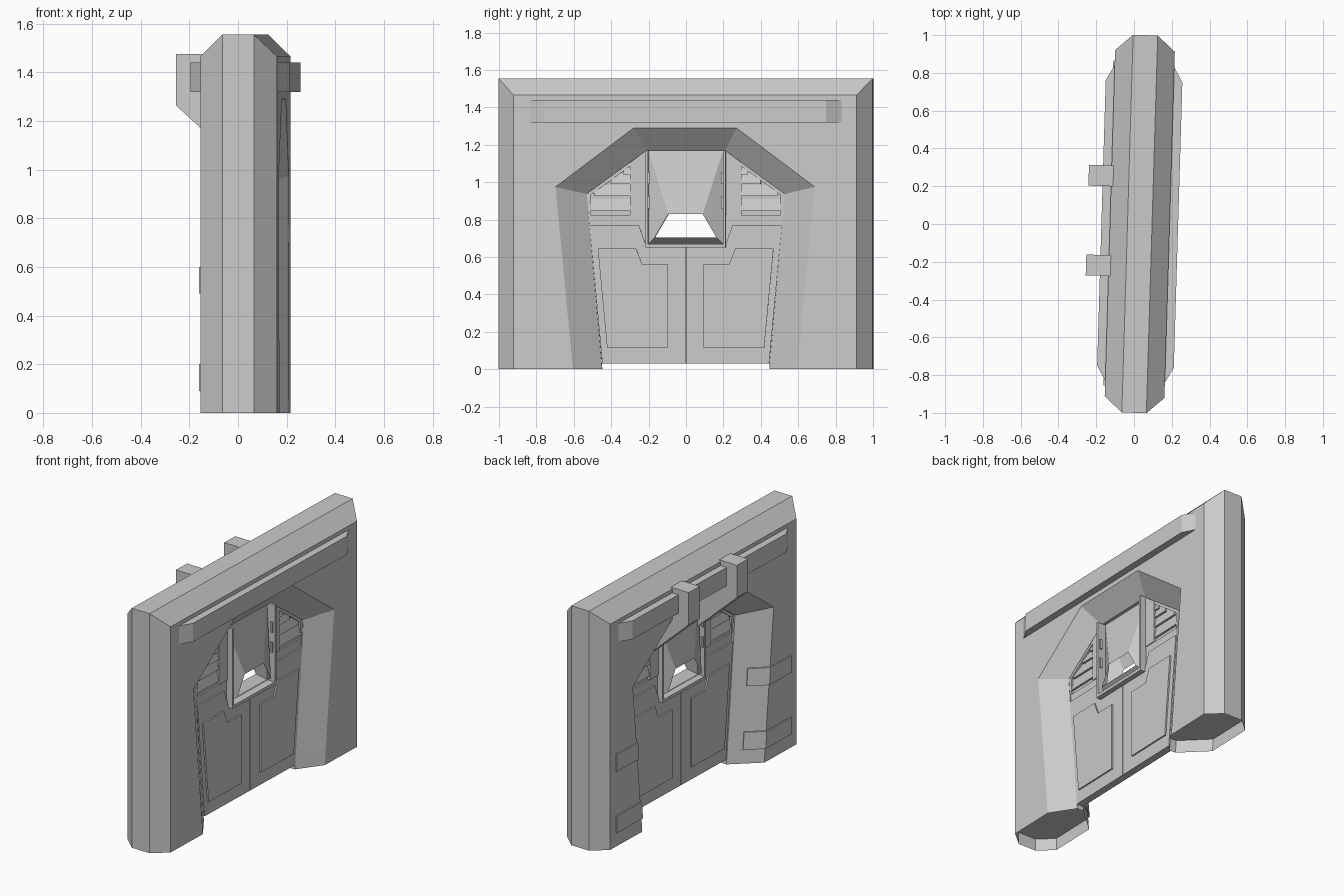
import bpy, bmesh
from mathutils import Matrix

if "Cube" in bpy.data.objects:
    bpy.data.objects.remove(bpy.data.objects["Cube"], do_unlink=True)

grey = bpy.data.materials.new("plain_grey")
grey.use_nodes = True
grey.diffuse_color = (0.6, 0.6, 0.6, 1)
grey.node_tree.nodes["Principled BSDF"].inputs["Base Color"].default_value = (0.6, 0.6, 0.6, 1)

# The whole gate stands slightly turned about the vertical axis
PLACE = Matrix.Translation((0.0305, 0, 0)) @ Matrix.Rotation(-0.03, 4, 'Z')

H = 0.158              # half thickness of the wall
RIDGE = 0.065          # half width of the flat rim
D_IN, D_OUT = 0.005, 0.052   # inner edges of the doorway on the two sides
MID = 0.032            # middle plane of the door


def finish(name, bm):
    bmesh.ops.recalc_face_normals(bm, faces=bm.faces)
    bm.transform(PLACE)
    mesh = bpy.data.meshes.new(name)
    bm.to_mesh(mesh)
    bm.free()
    mesh.materials.append(grey)
    bpy.context.collection.objects.link(bpy.data.objects.new(name, mesh))


def loft(name, ring_a, ring_b):
    """Closed solid between two matching rings."""
    bm = bmesh.new()
    a = [bm.verts.new(p) for p in ring_a]
    b = [bm.verts.new(p) for p in ring_b]
    bm.faces.new(a)
    bm.faces.new(b)
    n = len(a)
    for i in range(n):
        j = (i + 1) % n
        bm.faces.new((a[i], a[j], b[j], b[i]))
    finish(name, bm)


def prism_x(name, pts, x0, x1):
    loft(name, [(x0, y, z) for y, z in pts], [(x1, y, z) for y, z in pts])


def prism_y(name, pts, y0, y1):
    loft(name, [(x, y0, z) for x, z in pts], [(x, y1, z) for x, z in pts])


def prism_z(name, pts, z0, z1):
    loft(name, [(x, y, z0) for x, y in pts], [(x, y, z1) for x, y in pts])


def both(half):
    """Mirror a half path into a full symmetrical one."""
    return [(-y, z) for y, z in half] + [(y, z) for y, z in reversed(half)]


def side(pts, s):
    return [(s * y, z) for y, z in pts]


def row(bm, x, path):
    return [bm.verts.new((x, y, z)) for y, z in path]


def strips(bm, rows, closed=False):
    for a, b in zip(rows, rows[1:]):
        for i in range(len(a) - (0 if closed else 1)):
            j = (i + 1) % len(a)
            bm.faces.new((a[i], a[j], b[j], b[i]))


# Wall shell: bevelled rim, two faces with an arch, splayed doorway, open underside
face_edge = both([(0.917, 0), (0.917, 1.465)])
rim_edge = both([(1, 0), (1, 1.555)])
arch_out = both([(0.6, 0), (0.693, 0.975), (0.275, 1.29)])
arch_in = both([(0.447, 0), (0.53, 0.937), (0.21, 1.17)])

bm = bmesh.new()
outer = [row(bm, x, p) for x, p in
         ((H, face_edge), (RIDGE, rim_edge), (-RIDGE, rim_edge), (-H, face_edge))]
inner = [row(bm, x, p) for x, p in
         ((H, arch_out), (D_OUT, arch_in), (D_IN, arch_in), (-H, arch_out))]
strips(bm, outer)
strips(bm, inner)
for k in (0, 3):
    bm.faces.new(outer[k] + inner[k][::-1])
finish("wall", bm)

for s, tag in ((1, "back"), (-1, "front")):
    # Floor plate set a little way up inside each pillar
    prism_z(f"pillar_floor_{tag}", [(x, s * y) for x, y in (
            (H, 0.917), (RIDGE, 1), (-RIDGE, 1), (-H, 0.917),
            (-H, 0.608), (D_IN, 0.455), (D_OUT, 0.455), (H, 0.608))], 0.08, 0.085)

    # Door core: lower slab, window post, louvre back and its sloping trim
    prism_x(f"door_slab_{tag}", side([(0, 0.03), (0.449, 0.03), (0.52, 0.825),
            (0.2, 0.825), (0.2, 0.67), (0, 0.67)], s), 0.018, 0.046)
    prism_x(f"door_post_{tag}", side([(0.2, 0.825), (0.298, 0.825), (0.298, 1.105),
            (0.21, 1.17), (0.2, 1.17)], s), 0.012, 0.052)
    prism_x(f"louvre_back_{tag}", side([(0.298, 0.825), (0.52, 0.825), (0.53, 0.937),
            (0.298, 1.105)], s), 0.028, 0.036)
    prism_x(f"louvre_trim_{tag}", side([(0.298, 1.106), (0.53, 0.937), (0.52, 0.825),
            (0.507, 0.825), (0.507, 0.932), (0.298, 1.085)], s), 0.014, 0.05)

    for sx, face in ((1, "left"), (-1, "right")):
        def off(d):
            return MID + sx * d

        # Raised leaf and its panel
        prism_x(f"door_leaf_{face}_{tag}", side([(0.002, 0.03), (0.446, 0.03), (0.515, 0.77),
                (0.25, 0.77), (0.208, 0.65), (0.002, 0.65)], s), off(0.01), off(0.024))
        prism_x(f"door_panel_{face}_{tag}", side([(0.095, 0.115), (0.42, 0.115), (0.47, 0.645),
                (0.265, 0.645), (0.232, 0.56), (0.095, 0.56)], s), off(0.02), off(0.034))
        # Overlapping louvre slats, shortened where the arch slopes in
        for i, z in enumerate((0.85, 0.925, 0.99, 1.04)):
            end = min(0.507, 0.515 - (z + 0.03 - 0.937) * 1.373)
            prism_y(f"louvre_slat_{face}_{tag}_{i}", [(MID, z), (off(0.018), z),
                    (off(0.004), z + 0.06), (MID, z + 0.06)], s * 0.298, s * end)
        # Small catches inside the window posts
        for i, z in enumerate((0.86, 0.99)):
            prism_x(f"window_catch_{face}_{tag}_{i}", side([(0.19, z), (0.2, z),
                    (0.2, z + 0.065), (0.19, z + 0.065)], s), off(0.03), off(0.045))

# Window frame: two uprights and a sill
prism_x("window_frame", both([(0.2, 1.17), (0.2, 0.67)]) +
        both([(0.215, 1.17), (0.215, 0.65)])[::-1], -0.018, 0.09)

# Window hood: swells from the frame's middle to a small opening on each side
opening = both([(0.2, 0.67), (0.2, 1.17)])
throat = both([(0.165, 0.705), (0.092, 0.83)])
bm = bmesh.new()
strips(bm, [row(bm, MID - 0.055, throat), row(bm, MID, opening),
            row(bm, MID + 0.055, throat)], closed=True)
finish("window_hood", bm)

# Long beams with tapered ends above the doorway
for sx, face in ((1, "left"), (-1, "right")):
    prism_z(f"beam_{face}", [(sx * 0.15, -0.85), (sx * 0.203, -0.755),
            (sx * 0.203, 0.755), (sx * 0.15, 0.85)], 1.32, 1.44)

# Brackets hooked over the beam, with a sloping foot reaching in to the door
for y, tag in ((0.25, "back"), (-0.225, "front")):
    prism_y(f"bracket_{tag}", [(0.02, 1.475), (-0.278, 1.475), (-0.278, 1.265),
            (0.02, 0.99)], y - 0.055, y + 0.055)


# Thin straps folded around the doorway corner
def strap_ring(s, z):
    yo = 0.6 + 0.093 * z / 0.975
    yi = 0.447 + 0.083 * z / 0.937
    ym, xm = yo + (yi - yo) * 0.6, -H + (H + D_IN) * 0.6
    t = 0.008
    pts = [(-H + t, 0.86), (-H - t, 0.86), (-H - t, yo - 0.005),
           (xm - t, ym - 0.004), (xm + t, ym + 0.008), (-H + t, yo + 0.01)]
    return [(x, s * y, z) for x, y in pts]


for s, tag in ((1, "back"), (-1, "front")):
    for z, level in ((0.09, "lower"), (0.49, "upper")):
        loft(f"strap_{level}_{tag}", strap_ring(s, z), strap_ring(s, z + 0.11))
